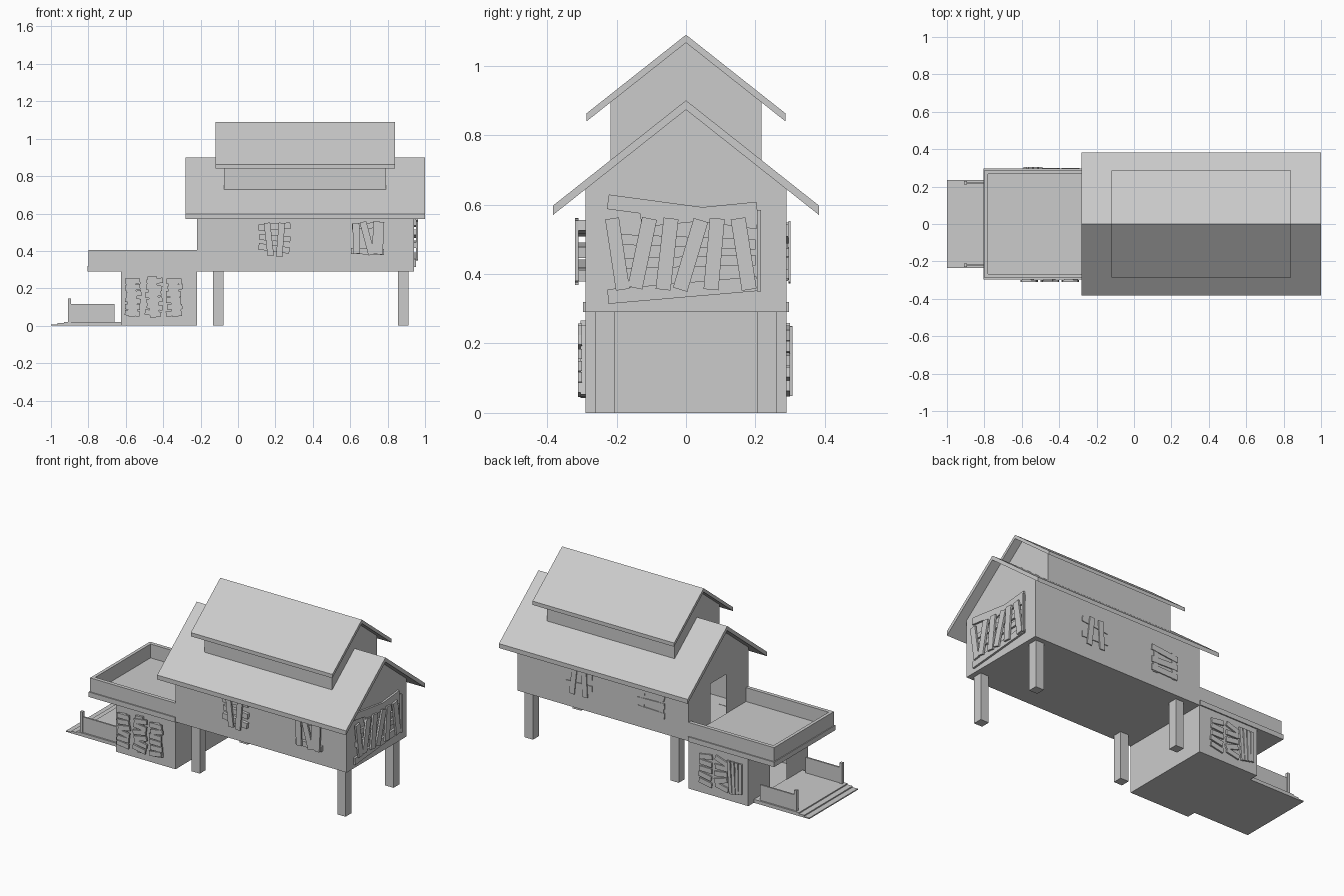
import bpy, bmesh, math, random
from mathutils import Vector

random.seed(4)


def make(name, bm):
    bmesh.ops.recalc_face_normals(bm, faces=bm.faces)
    me = bpy.data.meshes.new(name)
    bm.to_mesh(me)
    bm.free()
    ob = bpy.data.objects.new(name, me)
    bpy.context.collection.objects.link(ob)
    return ob


def box(name, x0, x1, y0, y1, z0, z1):
    bm = bmesh.new()
    bmesh.ops.create_cube(bm, size=1)
    for v in bm.verts:
        v.co = Vector(((x0, x1)[v.co.x > 0], (y0, y1)[v.co.y > 0], (z0, z1)[v.co.z > 0]))
    return make(name, bm)


def extrude_x(name, prof, x0, x1, door=None):
    """Extrude a (y, z) profile along x; door = (half width, top) leaves a doorway in the x0 end.
    The profile's first and last points must be the two floor corners."""
    bm = bmesh.new()
    a = [bm.verts.new((x0, y, z)) for y, z in prof]
    b = [bm.verts.new((x1, y, z)) for y, z in prof]
    n = len(prof)
    for i in range(n):
        bm.faces.new((a[i], a[(i + 1) % n], b[(i + 1) % n], b[i]))
    bm.faces.new(b)
    notch = []
    if door:
        w, top = door
        z = prof[0][1]
        notch = [bm.verts.new((x0, y, h)) for y, h in ((w, z), (w, top), (-w, top), (-w, z))]
    bm.faces.new(a + notch)
    return make(name, bm)


def gable_roof(name, x0, x1, half, ridge, eave, t):
    extrude_x(name, [(-half, eave), (0, ridge), (half, eave), (half, eave - t),
                     (0, ridge - t), (-half, eave - t)], x0, x1)


def boards(name, axis, d0, d1, lines):
    """Planks given as (u1, z1, u2, z2, width) on a wall facing 'x' or 'y', from depth d0 to d1."""
    bm = bmesh.new()
    for u1, z1, u2, z2, w in lines:
        p, q = Vector((u1, z1)), Vector((u2, z2))
        s = (q - p).orthogonal().normalized() * w / 2
        rings = []
        for d in (d0, d1):
            rings.append([bm.verts.new((d, c.x, c.y) if axis == 'x' else (c.x, d, c.y))
                          for c in (p + s, q + s, q - s, p - s)])
        f, g = rings
        bm.faces.new(f)
        bm.faces.new(g)
        for i in range(4):
            j = (i + 1) % 4
            bm.faces.new((f[i], f[j], g[j], g[i]))
    make(name, bm)


def slats(cx, z0, z1, n, w, h, tilt):
    """A column of loosely nailed horizontal slats."""
    out = []
    for i in range(n):
        z = z0 + (z1 - z0) * (i + 0.5) / n
        t = random.uniform(-tilt, tilt)
        x = cx + random.uniform(-0.006, 0.006)
        out.append((x - w / 2, z - t, x + w / 2, z + t, h))
    return out


# Main raised house and its roof
extrude_x("main_house", [(-0.29, 0.29), (-0.29, 0.645), (0, 0.874), (0.29, 0.645), (0.29, 0.29)],
          -0.22, 0.94, door=(0.075, 0.56))
gable_roof("main_roof", -0.28, 1.0, 0.383, 0.90, 0.597, 0.027)

# Upper storey and its roof
extrude_x("upper_house", [(-0.217, 0.71), (-0.217, 0.896), (0, 1.067), (0.217, 0.896), (0.217, 0.71)],
          -0.075, 0.79)
gable_roof("upper_roof", -0.12, 0.84, 0.286, 1.089, 0.863, 0.023)

# Stilts under the main house
for i, x in enumerate((-0.105, 0.883)):
    for s in (-1, 1):
        y = s * 0.232
        box(f"stilt_{i}_{s}", x - 0.028, x + 0.028, y - 0.028, y + 0.028, 0, 0.292)

# Lower house with doorway
extrude_x("lower_house", [(-0.29, 0), (-0.29, 0.29), (0.29, 0.29), (0.29, 0)],
          -0.625, -0.22, door=(0.08, 0.23))

# Balcony slab and parapet
box("balcony_slab", -0.805, -0.22, -0.297, 0.297, 0.29, 0.32)
for s in (-1, 1):
    box(f"parapet_side_{s}", -0.80, -0.22, *sorted((s * 0.29, s * 0.267)), 0.32, 0.405)
box("parapet_end", -0.80, -0.78, -0.268, 0.268, 0.32, 0.405)

# Porch with shallow steps, solid railings and posts
for i in range(3):
    box(f"porch_step_{i}", -1 + 0.035 * i, -0.62, -0.235, 0.235, 0.007 * i, 0.007 * (i + 1))
for s in (-1, 1):
    box(f"porch_rail_{s}", -0.90, -0.66, s * 0.22 - 0.005, s * 0.22 + 0.005, 0.02, 0.116)
    box(f"porch_post_{s}", -0.91, -0.893, s * 0.22 - 0.009, s * 0.22 + 0.009, 0.02, 0.147)

# Boarded windows on the front of the main house
boards("front_window_a_slats", 'y', -0.29, -0.309,
       [(0.11, 0.525, 0.28, 0.535, 0.034), (0.115, 0.475, 0.28, 0.462, 0.032),
        (0.11, 0.425, 0.275, 0.402, 0.034)])
boards("front_window_a_uprights", 'y', -0.309, -0.32,
       [(0.155, 0.55, 0.175, 0.375, 0.034), (0.235, 0.55, 0.22, 0.37, 0.034)])
boards("front_window_b_slats", 'y', -0.29, -0.309,
       [(0.61, 0.53, 0.78, 0.54, 0.03), (0.605, 0.40, 0.78, 0.395, 0.032)])
boards("front_window_b_uprights", 'y', -0.309, -0.32,
       [(0.63, 0.55, 0.635, 0.385, 0.036), (0.668, 0.555, 0.715, 0.38, 0.036),
        (0.74, 0.56, 0.732, 0.385, 0.032), (0.768, 0.555, 0.76, 0.38, 0.028)])

# Boarded windows on the back of the main house
boards("back_window_a_slats", 'y', 0.29, 0.296,
       [(-0.06, 0.51, 0.12, 0.53, 0.036), (-0.06, 0.46, 0.12, 0.455, 0.036),
        (-0.06, 0.40, 0.12, 0.405, 0.036)])
boards("back_window_a_uprights", 'y', 0.29, 0.294,
       [(-0.035, 0.54, -0.04, 0.38, 0.03), (0.09, 0.54, 0.095, 0.38, 0.03)])
boards("back_window_b_slats", 'y', 0.29, 0.295,
       [(0.43, 0.505, 0.61, 0.525, 0.034), (0.43, 0.435, 0.61, 0.43, 0.034)])
boards("back_window_b_uprights", 'y', 0.295, 0.301,
       [(0.485, 0.55, 0.475, 0.375, 0.034), (0.545, 0.55, 0.565, 0.375, 0.034)])

# Boarded windows on the lower house
cols = slats(-0.56, 0.05, 0.255, 6, 0.08, 0.029, 0.008)
cols += slats(-0.45, 0.05, 0.255, 6, 0.085, 0.028, 0.012)
cols += slats(-0.34, 0.05, 0.255, 6, 0.08, 0.029, 0.008)
boards("lower_front_slats", 'y', -0.30, -0.311, cols)
boards("lower_front_uprights", 'y', -0.29, -0.304,
       [(-0.575, 0.25, -0.56, 0.05, 0.05), (-0.46, 0.265, -0.445, 0.045, 0.05),
        (-0.35, 0.25, -0.325, 0.05, 0.05)])
boards("lower_back_slats", 'y', 0.29, 0.299,
       slats(-0.34, 0.05, 0.25, 5, 0.085, 0.03, 0.01)
       + slats(-0.445, 0.05, 0.25, 5, 0.085, 0.03, 0.014))
boards("lower_back_uprights", 'y', 0.296, 0.306,
       [(-0.50 - 0.027 * i, 0.25, -0.515 - 0.022 * i, 0.05 + 0.005 * i, 0.02) for i in range(4)])

# Large boarded opening on the right end
boards("end_slats", 'x', 0.94, 0.952,
       [(-0.225, 0.608, 0.205, 0.55, 0.042), (-0.13, 0.555, 0.205, 0.588, 0.04),
        (-0.225, 0.335, 0.205, 0.372, 0.042), (-0.21, 0.50, 0.2, 0.485, 0.03),
        (-0.21, 0.43, 0.2, 0.44, 0.03)])
boards("end_uprights", 'x', 0.952, 0.963,
       [(-0.213, 0.56, -0.182, 0.355, 0.04), (-0.105, 0.56, -0.147, 0.36, 0.043),
        (-0.043, 0.56, -0.066, 0.355, 0.043), (0.043, 0.555, -0.017, 0.355, 0.043),
        (0.09, 0.56, 0.072, 0.355, 0.043), (0.15, 0.56, 0.182, 0.355, 0.043),
        (0.21, 0.585, 0.21, 0.35, 0.012)])
